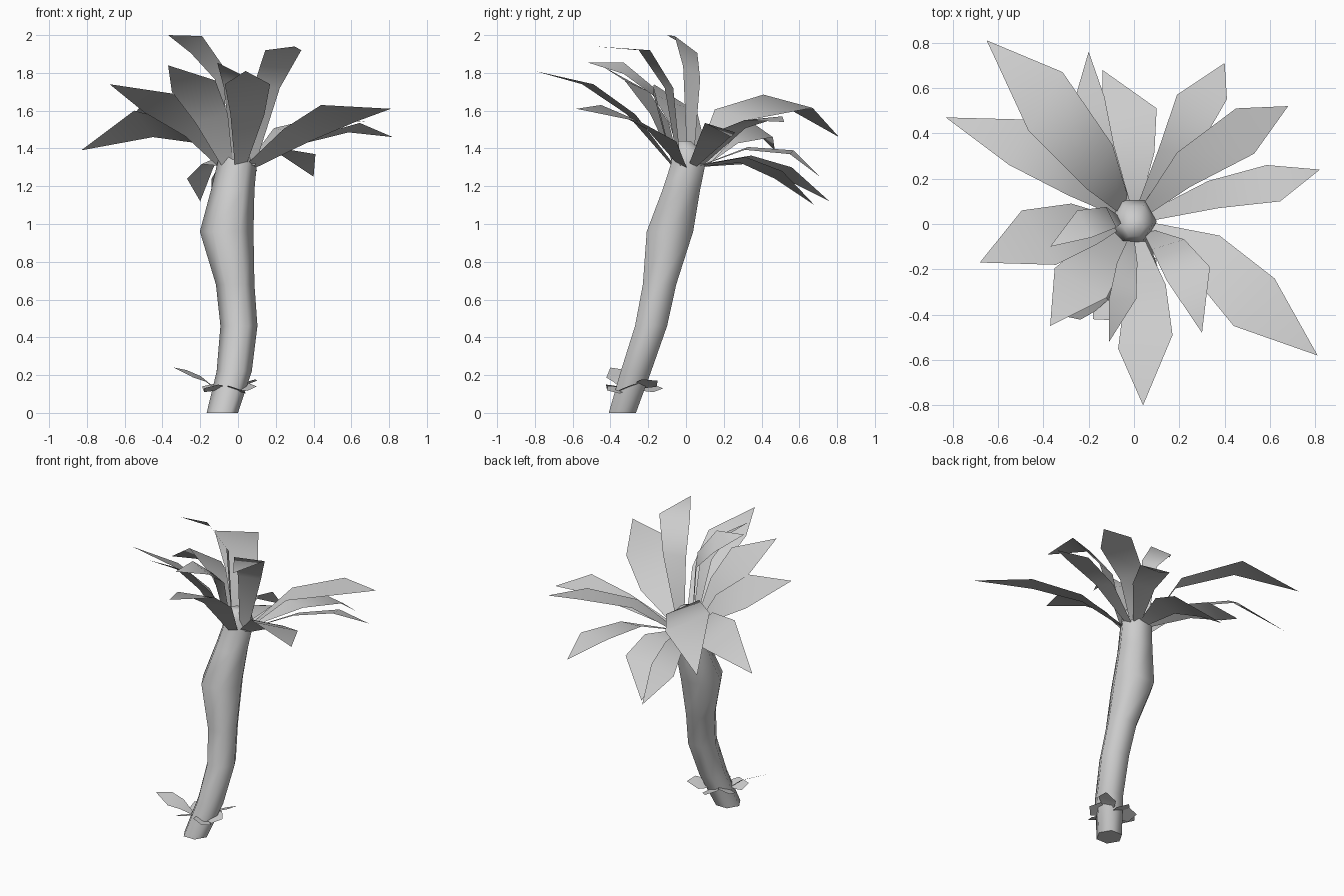
import bpy, bmesh, math
from mathutils import Vector as V

if "Cube" in bpy.data.objects:
    bpy.data.objects.remove(bpy.data.objects["Cube"])


def finish(name, bm):
    mesh = bpy.data.meshes.new(name)
    bm.to_mesh(mesh)
    bm.free()
    for p in mesh.polygons:
        p.use_smooth = True
    ob = bpy.data.objects.new(name, mesh)
    bpy.context.collection.objects.link(ob)
    return ob


def leaf(name, mid, wide, tip, side, core=(0, 0.01, 1.31), reach=0.08):
    """Tapered strip bending from the stem through mid and wide to a point."""
    mid, wide, tip, side, core = map(V, (mid, wide, tip, side, core))
    out = mid - core
    out.z = 0
    root = core + out.normalized() * min(reach, out.length * 0.6)
    bm = bmesh.new()
    rows = [[bm.verts.new(c - side * k), bm.verts.new(c + side * k)]
            for c, k in ((root, 0.25), (mid, 0.75), (wide, 1.0))]
    for a, b in zip(rows, rows[1:]):
        bm.faces.new((a[0], a[1], b[1], b[0]))
    bm.faces.new((rows[-1][0], rows[-1][1], bm.verts.new(tip)))
    bmesh.ops.recalc_face_normals(bm, faces=bm.faces[:])
    bm.normal_update()
    if sum(f.normal.z for f in bm.faces) < 0:
        bmesh.ops.reverse_faces(bm, faces=bm.faces[:])
    return finish(name, bm)


# Leaning six-sided trunk with crown bud: height, centre x, centre y, radius
rings = [(0, -.083, -.337, .083), (.22, -.02, -.265, .093), (.46, .005, -.185, .098),
         (.68, -.015, -.14, .102), (.96, -.06, -.085, .142), (1.18, -.028, -.025, .115),
         (1.32, -.005, .012, .105), (1.39, 0, .005, .085), (1.44, 0, -.015, .045)]
SIDES = 6
bm = bmesh.new()
loops = []
for z, x, y, r in rings:
    loops.append([bm.verts.new((x + r * math.cos(2 * math.pi * i / SIDES),
                                y + r * math.sin(2 * math.pi * i / SIDES), z))
                  for i in range(SIDES)])
for a, b in zip(loops, loops[1:]):
    for i in range(SIDES):
        j = (i + 1) % SIDES
        bm.faces.new((a[i], a[j], b[j], b[i]))
bm.faces.new(loops[0][::-1])
bm.faces.new(loops[-1])
trunk = finish("trunk", bm)
bpy.context.view_layer.objects.active = trunk
trunk.select_set(True)
bpy.ops.object.shade_smooth_by_angle(angle=math.radians(65))

# Drooping leaves at the back of the crown
leaf("leaf_right", (.35, .13, 1.44), (.615, .18, 1.51), (.82, .24, 1.46), (.03, -.08, .025))
leaf("leaf_back_right", (.22, .24, 1.50), (.49, .41, 1.56), (.68, .52, 1.54), (.04, -.10, -.01))
leaf("leaf_back_right_low", (.19, .32, 1.40), (.30, .56, 1.38), (.40, .71, 1.25), (.11, -.01, -.01))
leaf("leaf_back_low", (0, .30, 1.34), (-.02, .49, 1.26), (-.14, .68, 1.10), (.12, .02, .02))
leaf("leaf_back_left_low", (-.14, .33, 1.34), (-.2, .54, 1.27), (-.2, .76, 1.12), (.07, .02, .03))
leaf("leaf_back_left", (-.15, .25, 1.58), (-.39, .54, 1.65), (-.65, .81, 1.46), (.075, .13, -.035))
leaf("leaf_left_low", (-.25, .2, 1.48), (-.5, .36, 1.53), (-.83, .47, 1.39), (.05, .10, -.07))

# Raised leaves at the front of the crown
leaf("leaf_front_right", (.31, -.13, 1.47), (.53, -.345, 1.585), (.81, -.58, 1.61), (-.09, -.105, .045))
leaf("leaf_left", (-.22, 0, 1.50), (-.42, -.06, 1.64), (-.68, -.17, 1.74), (-.075, .12, -.05))
leaf("leaf_front_left", (-.14, -.14, 1.56), (-.235, -.26, 1.73), (-.37, -.45, 1.84), (-.115, .065, -.03))
leaf("leaf_front_high", (-.03, -.17, 1.70), (-.05, -.33, 1.825), (-.11, -.52, 1.855), (-.06, 0, .03))
leaf("leaf_front", (.05, -.29, 1.58), (.05, -.52, 1.74), (.04, -.80, 1.81), (-.12, -.03, 0))
leaf("leaf_upright_right", (.15, -.09, 1.72), (.24, -.22, 1.92), (.30, -.48, 1.94), (-.095, -.03, 0))
leaf("leaf_upright_left", (-.10, .03, 1.80), (-.22, 0, 1.95), (-.37, -.10, 2.0), (-.03, .06, -.045))

# Broad small leaves around the foot of the trunk
foot = V((-.055, -.30, .13))
tips = [(-.34, -.40, .24), (-.18, -.42, .13), (.02, -.42, .12), (.10, -.31, .14),
        (.10, -.15, .17), (-.06, -.12, .13), (-.19, -.20, .14)]
for n, t in enumerate(tips):
    t = V(t)
    d = t - foot
    s = V((d.y, -d.x, 0)).normalized() * .055
    s.z = .02 * (-1) ** n
    leaf(f"foot_leaf_{n + 1}", foot.lerp(t, .45), foot.lerp(t, .7), t, s, foot, .07)
